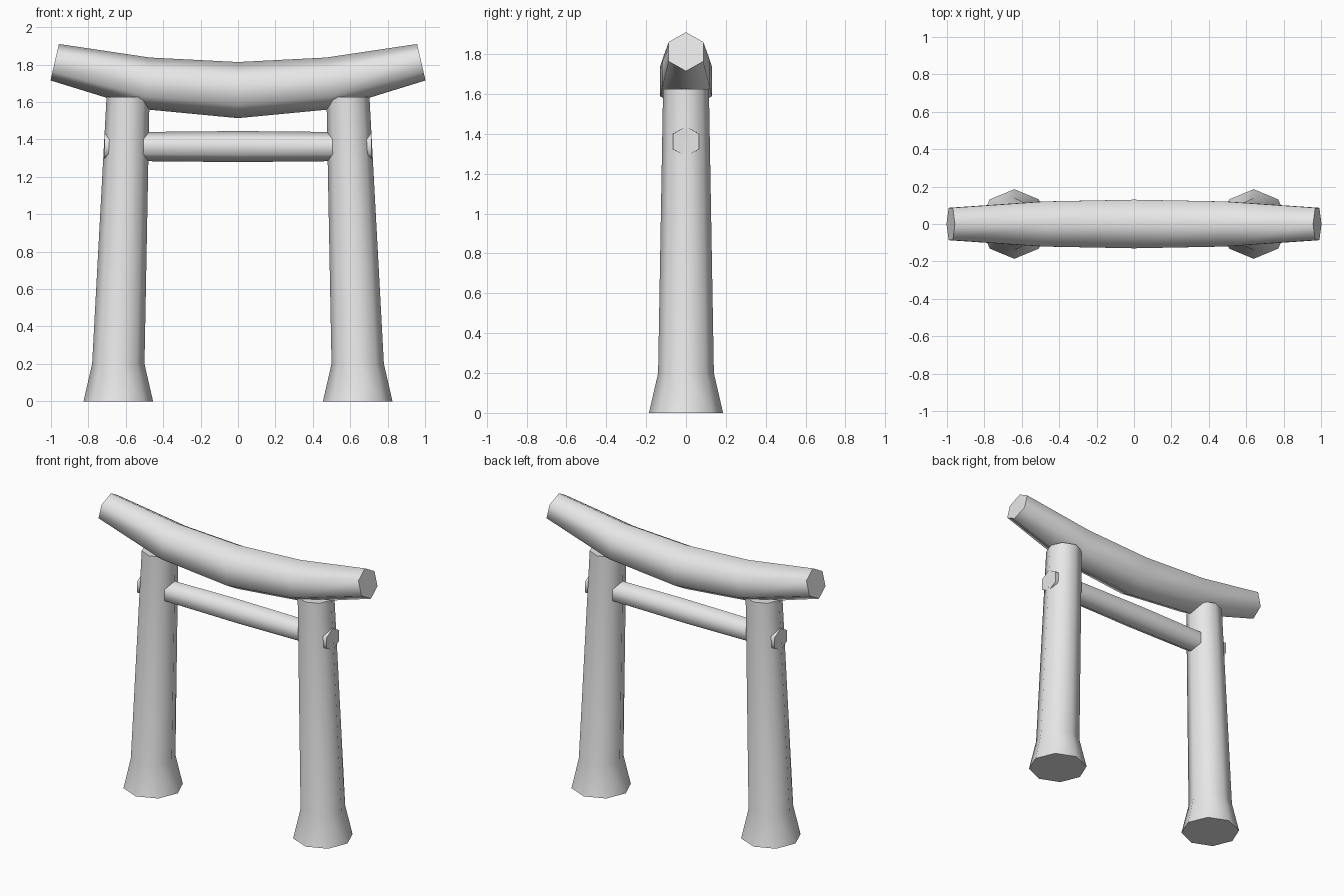
import bpy, bmesh
from math import cos, sin, pi, radians
from mathutils import Vector, Matrix

cube = bpy.data.objects.get("Cube")
if cube:
    bpy.data.objects.remove(cube, do_unlink=True)

GREY = (0.8, 0.8, 0.8, 1.0)
stone = bpy.data.materials.new("plain grey")
stone.use_nodes = True
stone.diffuse_color = GREY
stone.node_tree.nodes["Principled BSDF"].inputs["Base Color"].default_value = GREY


def loft(name, sides, rings):
    """Skin polygon rings given as (centre, radius, tilt from vertical axis), capped at both ends."""
    bm = bmesh.new()
    loops = []
    for centre, radius, tilt in rings:
        place = Matrix.Translation(Vector(centre)) @ Matrix.Rotation(radians(tilt), 4, 'Y')
        loops.append([bm.verts.new(place @ Vector((radius * sin(2 * pi * i / sides + pi / 2),
                                                   radius * cos(2 * pi * i / sides + pi / 2), 0)))
                      for i in range(sides)])
    for low, high in zip(loops, loops[1:]):
        for i in range(sides):
            j = (i + 1) % sides
            bm.faces.new((low[i], low[j], high[j], high[i]))
    bm.faces.new(loops[0])
    bm.faces.new(loops[-1])
    bmesh.ops.recalc_face_normals(bm, faces=bm.faces)
    mesh = bpy.data.meshes.new(name)
    bm.to_mesh(mesh)
    bm.free()
    mesh.materials.append(stone)
    obj = bpy.data.objects.new(name, mesh)
    bpy.context.collection.objects.link(obj)
    bpy.ops.object.select_all(action='DESELECT')
    obj.select_set(True)
    bpy.context.view_layer.objects.active = obj
    bpy.ops.object.shade_smooth_by_angle(angle=radians(65))
    return obj


def sweep(name, half):
    """Six-sided beam along x, mirrored from its middle ring; half holds (x, z, radius, pitch)."""
    left = [((x, 0, z), r, 90 - pitch) for x, z, r, pitch in half]
    right = [((-x, 0, z), r, 90 + pitch) for x, z, r, pitch in reversed(half[1:])]
    # a quarter turn on the ring puts a corner on +y and -y, leaving top and bottom flat
    return loft(name, 6, right + left)


# Leaning eight-sided posts with flared feet
for side, label in ((1, "left"), (-1, "right")):
    loft(label + "_post", 8, [((side * 0.64, 0, 0), 0.186, 0),
                              ((side * 0.64, 0, 0.2), 0.14, 0),
                              ((side * 0.588, 0, 1.626), 0.115, 0)])

# Curved top beam, thinner toward its upswept ends
sweep("top_beam", [(0, 1.664, 0.15, 0), (0.488, 1.70, 0.139, 7), (0.98, 1.813, 0.1, 13)])

# Straight tie beam passing through both posts
sweep("tie_beam", [(0, 1.362, 0.083, 0), (0.715, 1.362, 0.076, 0)])
